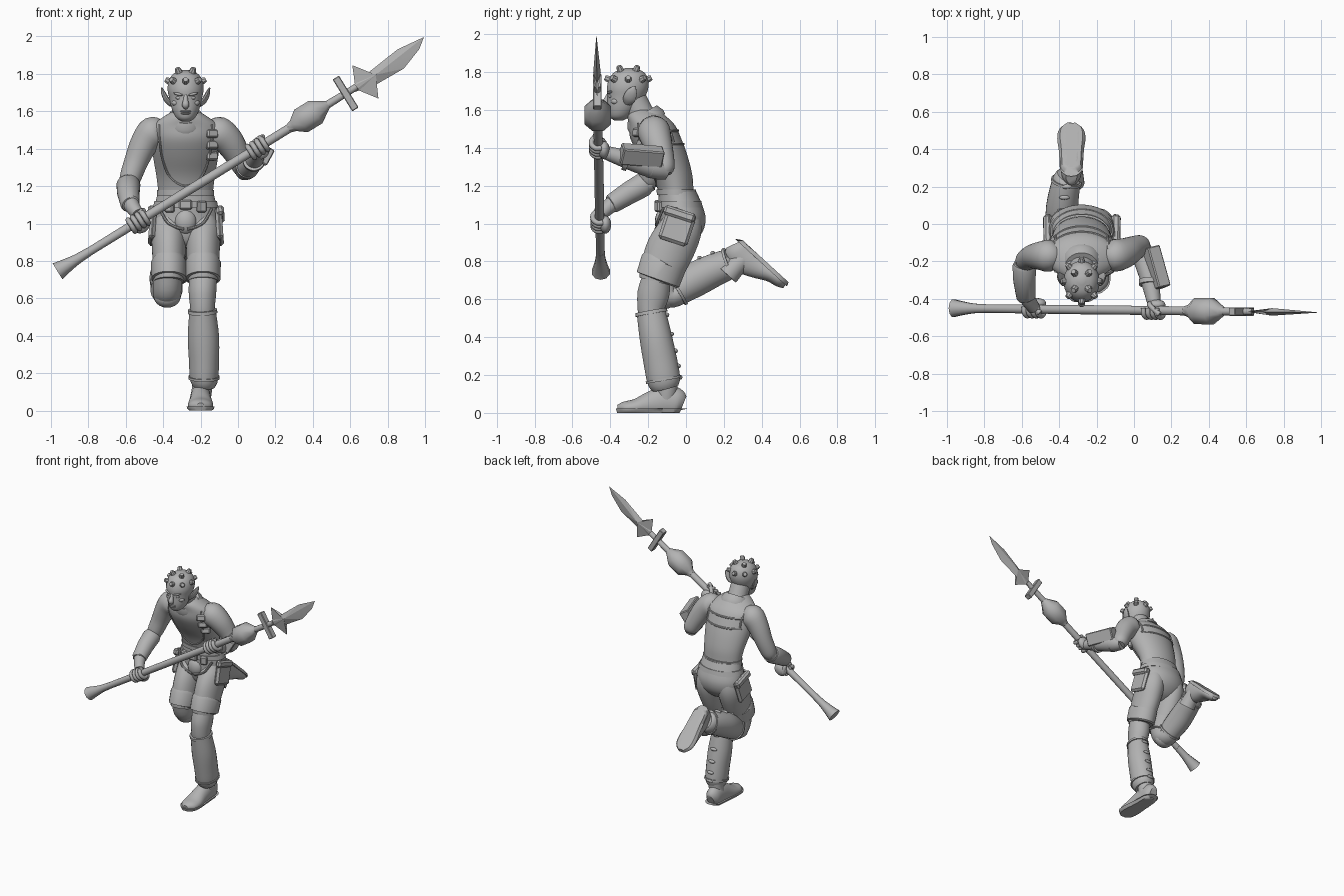
import bpy
import bmesh
from math import sin, cos, pi, radians
from mathutils import Vector, Matrix, Euler
from mathutils.bvhtree import BVHTree

default = bpy.data.objects.get("Cube")
if default:
    bpy.data.objects.remove(default, do_unlink=True)

# One plain grey for the whole figure
GREY = (.45, .45, .45, 1)
grey = bpy.data.materials.new("plain_grey")
grey.use_nodes = True
grey.diffuse_color = GREY
shader = next(n for n in grey.node_tree.nodes if n.type == "BSDF_PRINCIPLED")
shader.inputs["Base Color"].default_value = GREY

X, Y, Z = Vector((1, 0, 0)), Vector((0, 1, 0)), Vector((0, 0, 1))
MID = -.28          # the body's centre line


def finish(name, bm, matrix=None, angle=40):
    """Turn a bmesh into a named, shaded object."""
    if matrix:
        bm.transform(matrix)
    bmesh.ops.recalc_face_normals(bm, faces=bm.faces)
    mesh = bpy.data.meshes.new(name)
    bm.to_mesh(mesh)
    bm.free()
    mesh.materials.append(grey)
    for face in mesh.polygons:
        face.use_smooth = True
    mesh.set_sharp_from_angle(angle=radians(angle))
    obj = bpy.data.objects.new(name, mesh)
    bpy.context.collection.objects.link(obj)
    return obj


def spline(stations, steps):
    """Resample stations along a Catmull-Rom spline."""
    pts = [Vector(s) for s in stations]
    if steps == 1:
        return pts
    out = []
    for i in range(len(pts) - 1):
        a, b, c, d = pts[max(i - 1, 0)], pts[i], pts[i + 1], pts[min(i + 2, len(pts) - 1)]
        for k in range(steps):
            t = k / steps
            out.append(b + (c - a) * (t / 2) + (a * 2 - b * 5 + c * 4 - d) * (t * t / 2)
                       + (b * 3 - a - c * 3 + d) * (t ** 3 / 2))
    return out + [pts[-1]]


def loft(name, stations, sides=24, steps=4, flat=False, matrix=None, clamp=None, angle=40):
    """Skin elliptical rings (x, y, z, half width, half depth) along a path."""
    rows = spline([tuple(s) + (s[-1],) * (5 - len(s)) for s in stations], steps)
    spots = [Vector(r[:3]) for r in rows]
    whole = (spots[-1] - spots[0]).normalized()
    hint = X if abs(whole.x) < .8 else Y
    bm = bmesh.new()
    rings = []
    for i, (spot, row) in enumerate(zip(spots, rows)):
        along = Z if flat else (spots[min(i + 1, len(rows) - 1)] - spots[max(i - 1, 0)]).normalized()
        side = (hint - along * hint.dot(along)).normalized()
        other = along.cross(side)
        ring = []
        for k in range(sides):
            turn = 2 * pi * (k + .5) / sides
            p = spot + side * cos(turn) * row[3] + other * sin(turn) * row[4]
            if clamp:
                p.z = min(max(p.z, clamp[0]), clamp[1])
            ring.append(bm.verts.new(p))
        rings.append(ring)
    for low, high in zip(rings, rings[1:]):
        for k in range(sides):
            n = (k + 1) % sides
            bm.faces.new((low[k], low[n], high[n], high[k]))
    bm.faces.new(rings[0][::-1])
    bm.faces.new(rings[-1])
    return finish(name, bm, matrix, angle)


def place(loc, size, turn=(0, 0, 0)):
    spin = Euler([radians(a) for a in turn]).to_matrix().to_4x4()
    return Matrix.Translation(loc) @ spin @ Matrix.Diagonal((*size, 1))


def box(name, loc, size, turn=(0, 0, 0), bevel=.008):
    bm = bmesh.new()
    bmesh.ops.create_cube(bm, size=1, matrix=Matrix.Diagonal((*size, 1)))
    bmesh.ops.bevel(bm, geom=bm.edges[:], offset=bevel, segments=1, affect="EDGES")
    return finish(name, bm, place(loc, (1, 1, 1), turn), 30)


def blob(name, loc, size, turn=(0, 0, 0)):
    bm = bmesh.new()
    bmesh.ops.create_uvsphere(bm, u_segments=16, v_segments=10, radius=1)
    return finish(name, bm, place(loc, size, turn))


# Torso, neck and hips
torso = loft("torso", [(MID, -.05, 1.13, .145, .095), (MID, -.055, 1.18, .148, .095),
                       (MID, -.075, 1.26, .158, .108), (MID, -.12, 1.36, .175, .128),
                       (MID, -.16, 1.45, .185, .135), (MID, -.18, 1.52, .18, .122),
                       (MID, -.21, 1.57, .12, .1), (MID, -.225, 1.6, .07, .07)], sides=32, flat=True)
loft("neck", [(MID, -.2, 1.5, .085), (MID, -.235, 1.57, .072), (MID, -.28, 1.66, .07)])
loft("collar", [(MID, -.205, 1.53, .108), (MID, -.215, 1.55, .108), (MID, -.232, 1.58, .09)], steps=1)
loft("hips", [(MID, -.045, 1.17, .148, .1), (MID, -.03, 1.1, .165, .115), (MID, -.018, 1.03, .178, .122),
              (MID, -.025, .96, .172, .115), (MID, -.04, .9, .12, .08), (MID, -.05, .87, .04, .03)],
     sides=32, flat=True)
loft("waistband", [(MID, -.05, 1.15, .153, .104), (MID, -.052, 1.18, .153, .104)], sides=32, steps=1, flat=True)
loft("belt", [(MID, -.032, 1.085, .176, .122), (MID, -.037, 1.12, .168, .118)], sides=32, steps=1, flat=True)
box("buckle", (MID, -.155, 1.1), (.07, .025, .05))
blob("fly_flap", (MID, -.12, 1.01), (.06, .045, .07))
for s in (-1, 1):
    box("belt_pouch", (MID + s * .085, -.142, 1.09), (.05, .035, .06), (0, 0, s * 25))
    loft("belt_cord", [(MID + s * x, y, z, .008) for x, y, z in
                       ((.14, -.12, 1.08), (.1, -.15, 1.01), (.05, -.155, .98), (.01, -.16, .97))], sides=8)

# Raised seams laid on the vest
tree = BVHTree.FromPolygons([v.co for v in torso.data.vertices], [p.vertices for p in torso.data.polygons])


def seam(name, points, facing):
    hits = [tree.ray_cast(Vector((MID + x, facing * 2, z)), Y * -facing)[0] for x, z in points]
    loft(name, [(*h, .007) for h in hits if h], sides=8)


half = [(.14, 1.53), (.138, 1.44), (.125, 1.35), (.085, 1.25)]
seam("vest_front_edge", half + [(0, 1.2)] + [(-x, z) for x, z in half[::-1]], -1)
for z in (1.42, 1.49):
    seam("vest_back_seam", [(x * .05, z) for x in range(-3, 4)], 1)
for s in (-1, 1):
    seam("vest_back_strap", [(s * .14, z) for z in (1.54, 1.49, 1.43)], 1)
for z in (1.36, 1.42, 1.48):
    spot = tree.ray_cast(Vector((MID + .14, -2, z)), Y)[0]
    box("chest_pouch", spot, (.065, .035, .045), (-10, 0, 30))

# Head and face
loft("head", [(MID, -.355, 1.545, .02, .025), (MID, -.35, 1.565, .05, .055), (MID, -.335, 1.61, .073, .08),
              (MID, -.315, 1.67, .088, .1), (MID, -.308, 1.72, .097, .11), (MID, -.303, 1.77, .088, .1),
              (MID, -.3, 1.805, .06, .07), (MID, -.3, 1.822, .015, .015)], sides=28, flat=True)
loft("nose", [(MID, -.405, 1.69, .01), (MID, -.418, 1.66, .013), (MID, -.425, 1.635, .02), (MID, -.41, 1.62, .012)], 12)
for z, w in ((1.6, .03), (1.589, .026)):
    blob("lip", (MID, -.405, z), (w, .016, .007))
for s in (-1, 1):
    blob("eye", (MID + s * .036, -.397, 1.672), (.017, .012, .01))
    blob("brow", (MID + s * .038, -.402, 1.692), (.03, .014, .008), (0, s * -12, s * 18))
    blob("cheek", (MID + s * .05, -.372, 1.645), (.025, .024, .018))
    loft("ear", [(MID + s * .075, -.31, 1.635, .012, .02), (MID + s * .1, -.3, 1.66, .014, .034),
                 (MID + s * .118, -.285, 1.695, .012, .028), (MID + s * .128, -.27, 1.725, .004, .006)], 12)

# Skull studs
for rise, count, shift in ((58, 4, 45), (24, 8, 0)):
    for k in range(count):
        turn, lift = radians(shift + 360 * k / count), radians(rise)
        out = Vector((sin(turn) * cos(lift) * .095, -cos(turn) * cos(lift) * .108, sin(lift) * .11))
        root = Vector((MID, -.305, 1.715))
        loft("skull_stud", [(*(root + out * f), r) for f, r in ((.92, .02), (1.12, .018), (1.25, .013))], 8, 1)

# Thighs, shorts cuffs and side pockets
for side, x in (("left", -.187), ("right", -.37)):
    out = 1 if side == "left" else -1
    loft(side + "_thigh", [(x - out * .01, -.015, 1.06, .07, .09), (x, -.03, .97, .093, .115),
                           (x, -.085, .86, .09, .127), (x, -.135, .74, .084, .113), (x, -.15, .69, .08, .1)])
    loft(side + "_cuff", [(x, -.115, .795, .09, .118), (x, -.118, .79, .096, .124),
                          (x, -.148, .705, .094, .12), (x, -.15, .7, .085, .11)], steps=1)
    box(side + "_pocket", (x + out * .088, -.045, .985), (.035, .16, .18), (-18, out * -4, 0), .015)
    box(side + "_pocket_flap", (x + out * .094, -.035, 1.05), (.04, .17, .05), (-18, out * -4, 0), .012)

# Lower legs: knee, legging with rims, and front toggles
LEFT = [(-.187, -.155, .72, .075), (-.19, -.172, .63, .074, .085), (-.19, -.185, .55, .066, .072),
        (-.19, -.18, .5, .064)]
RIGHT = [(-.375, -.14, .74, .08, .09), (-.378, -.115, .65, .078, .085), (-.38, -.07, .615, .074, .06),
         (-.385, -.02, .65, .07)]
loft("left_knee", LEFT)
loft("right_knee", RIGHT)
blob("right_kneecap", (-.378, -.108, .605), (.07, .06, .055))
left_shin = [(-.19, -.185, .54, .07, .077), (-.185, -.16, .4, .084, .086), (-.182, -.135, .27, .081, .09),
             (-.182, -.117, .17, .076, .088), (-.185, -.108, .13, .06, .07)]
right_shin = [(-.382, -.05, .645, .078, .082), (-.387, .05, .705, .086, .092), (-.378, .14, .75, .083, .088),
              (-.36, .235, .79, .074, .078), (-.352, .26, .805, .06, .06)]
for side, shin in (("left", left_shin), ("right", right_shin)):
    loft(side + "_legging", shin)
    for a, b in ((0, 1), (3, 2)):
        start, end = Vector(shin[a]), Vector(shin[b])
        loft(side + "_legging_rim", [start.lerp(end, f) + Vector((0, 0, 0, .008, .008)) for f in (0, .13)], steps=1)
    path = spline(shin, 3)
    for k in range(1, 10, 2):
        spot, along = Vector(path[k][:3]), Vector(path[k + 1][:3]) - Vector(path[k][:3])
        front = X.cross(along).normalized()
        blob(side + "_toggle", spot + front * path[k][4], (.028, .012, .012))

# Shoes share one shape, toe towards -y and sole on the ground
foot = [(0, 0, .045, .03, .045), (0, -.03, .055, .052, .075), (0, -.09, .06, .056, .085), (0, -.17, .045, .06, .07),
        (0, -.25, .03, .068, .045), (0, -.31, .025, .058, .035), (0, -.345, .02, .02, .022)]
shoes = {"left": Matrix.Translation((-.2, -.015, 0)),
         "right": Matrix.Translation((-.335, .285, .925)) @ Matrix.Rotation(2.4, 4, "X")}
for side, matrix in shoes.items():
    loft(side + "_shoe", foot, matrix=matrix, clamp=(0, 1))
    loft(side + "_sole", [(x, y * 1.02, z, w + .008, h + .01) for x, y, z, w, h in foot],
         matrix=matrix, clamp=(0, .022))
    loft(side + "_ankle", [(.01, -.085, .19, .06), (.008, -.085, .12, .055), (0, -.09, .07, .055)], matrix=matrix)

# Arms
loft("left_upper_arm", [(-.16, -.17, 1.5, .05), (-.11, -.17, 1.49, .085), (-.05, -.155, 1.44, .08),
                        (0, -.13, 1.36, .066), (.035, -.115, 1.29, .056), (.045, -.11, 1.26, .035)])
loft("right_upper_arm", [(-.4, -.17, 1.5, .05), (-.45, -.17, 1.49, .085), (-.5, -.17, 1.43, .076),
                         (-.545, -.175, 1.33, .064), (-.58, -.195, 1.23, .055), (-.585, -.2, 1.19, .035)])
loft("left_forearm", [(.03, -.1, 1.275, .045), (.05, -.17, 1.295, .058), (.085, -.3, 1.335, .05), (.11, -.44, 1.38, .034)])
loft("right_forearm", [(-.58, -.18, 1.22, .045), (-.585, -.25, 1.19, .056), (-.575, -.38, 1.11, .044),
                       (-.535, -.45, 1.05, .034)])
loft("right_bracer", [(-.586, -.21, 1.215, .056), (-.586, -.225, 1.205, .064), (-.586, -.3, 1.162, .06),
                      (-.577, -.39, 1.105, .052), (-.574, -.4, 1.1, .045)], steps=1)
box("forearm_box", (.115, -.235, 1.36), (.075, .225, .095), (-5, 30, 13), .006)
for y in (-.17, -.3):
    loft("box_strap", [(.05 - (y + .17) * .27, y - f, 1.295 - (y + .17) * .3 + f * .3, .06) for f in (0, .025)], steps=1)

# Spear, placed along its own axis
BUTT = Vector((-.965, -.45, .745))
ALONG = Vector((.851, -.01, .525)).normalized()
ACROSS = Vector((-.525, 0, .851))


def on_spear(u, v=0, n=0):
    return BUTT + ALONG * u + ACROSS * v + Y * n


def spear_part(name, profile, sides=16, steps=1):
    return loft(name, [(*on_spear(u), r) for u, r in profile], sides, steps)


spear_part("spear_butt", [(0, .05), (.03, .043), (.12, .028), (.2, .024)], 10, 3)
spear_part("spear_shaft", [(.15, .023), (.8, .025), (1.48, .024)])
spear_part("spear_bulb", [(1.45, .025), (1.48, .035), (1.53, .076), (1.62, .076), (1.68, .035), (1.7, .022)], 8)
spear_part("spear_neck", [(1.68, .022), (1.88, .018)])
tilt = -31.7
box("spear_guard", on_spear(1.81), (.04, .045, .2), (0, tilt, 0), .004)

outline = [(.03, .014), (.07, .02), (.11, .11), (.15, .03), (.36, .055), (.515, .037),
           (.46, -.005), (.335, -.05), (.16, -.045), (.135, -.115), (.07, -.025), (.03, -.014)]
bm = bmesh.new()
rim = [bm.verts.new(on_spear(1.81 + u, v)) for u, v in outline]
for n in (-.02, .02):
    ridge = bm.verts.new(on_spear(2.0, 0, n))
    for a, b in zip(rim, rim[1:] + rim[:1]):
        bm.faces.new((a, b, ridge))
finish("spear_blade", bm, angle=10)

# Hands gripping the shaft
for side, u in (("left", 1.26), ("right", .51)):
    blob(side + "_palm", on_spear(u, -.022, .03), (.052, .03, .045), (0, tilt, 0))
    for k in range(4):
        arc = [radians(20 - 45 * j) for j in range(6)]
        start = u - .045 + k * .028
        loft(side + "_finger", [(*on_spear(start, cos(a) * .037, sin(a) * .037), .014) for a in arc], 10, 3)
    loft(side + "_thumb", [(*on_spear(u + a, b, c), .014) for a, b, c in
                           ((-.03, -.02, .04), (-.01, .03, .03), (.03, .038, 0), (.055, .034, -.02))], 10, 3)
